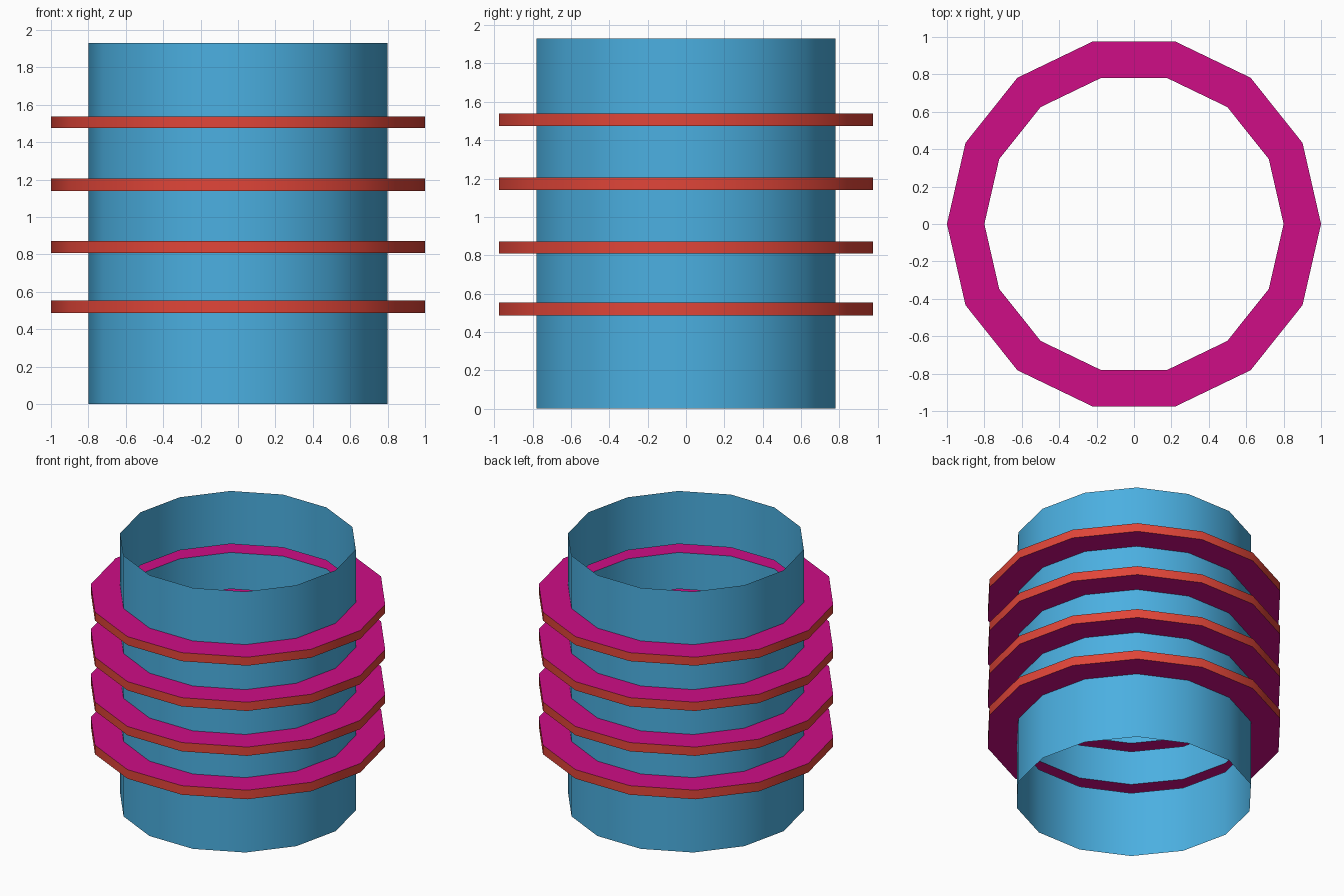
import bpy, bmesh
from math import cos, sin, tau

if "Cube" in bpy.data.objects:
    bpy.data.objects.remove(bpy.data.objects["Cube"])

SIDES = 14
R_TUBE, R_RING, HEIGHT = 0.8, 1.0, 1.93
RINGS = [(0.487, 0.554), (0.808, 0.873), (1.14, 1.205), (1.475, 1.538)]


def material(name, rgb):
    m = bpy.data.materials.new(name)
    m.diffuse_color = (*rgb, 1)
    m.use_nodes = True
    m.node_tree.nodes["Principled BSDF"].inputs["Base Color"].default_value = m.diffuse_color
    return m


# Stepped wall profile: (radius, z), with material index per segment
BLUE, RED, MAGENTA = range(3)
profile, mats = [(R_TUBE, 0)], []
for low, high in RINGS:
    profile += [(R_TUBE, low), (R_RING, low), (R_RING, high), (R_TUBE, high)]
    mats += [BLUE, MAGENTA, RED, MAGENTA]
profile.append((R_TUBE, HEIGHT))
mats.append(BLUE)

# Open-ended ribbed tube: revolve the profile, rings are hollow inside
bm = bmesh.new()
loops = [[bm.verts.new((r * cos(tau * i / SIDES), r * sin(tau * i / SIDES), z))
          for i in range(SIDES)] for r, z in profile]
for lower, upper, mat in zip(loops, loops[1:], mats):
    for i in range(SIDES):
        j = (i + 1) % SIDES
        face = bm.faces.new((lower[i], lower[j], upper[j], upper[i]))
        face.material_index = mat

mesh = bpy.data.meshes.new("ribbed_tube")
bm.to_mesh(mesh)
bm.free()
for name, rgb in (("tube_blue", (0.07, 0.43, 0.75)),
                  ("rim_red", (0.75, 0.06, 0.04)),
                  ("flange_magenta", (0.62, 0.004, 0.24))):
    mesh.materials.append(material(name, rgb))

tube = bpy.data.objects.new("ribbed_tube", mesh)
bpy.context.collection.objects.link(tube)

# Smooth around the wall, sharp at the ring edges
bpy.context.view_layer.objects.active = tube
tube.select_set(True)
bpy.ops.object.shade_smooth_by_angle(angle=0.53)
